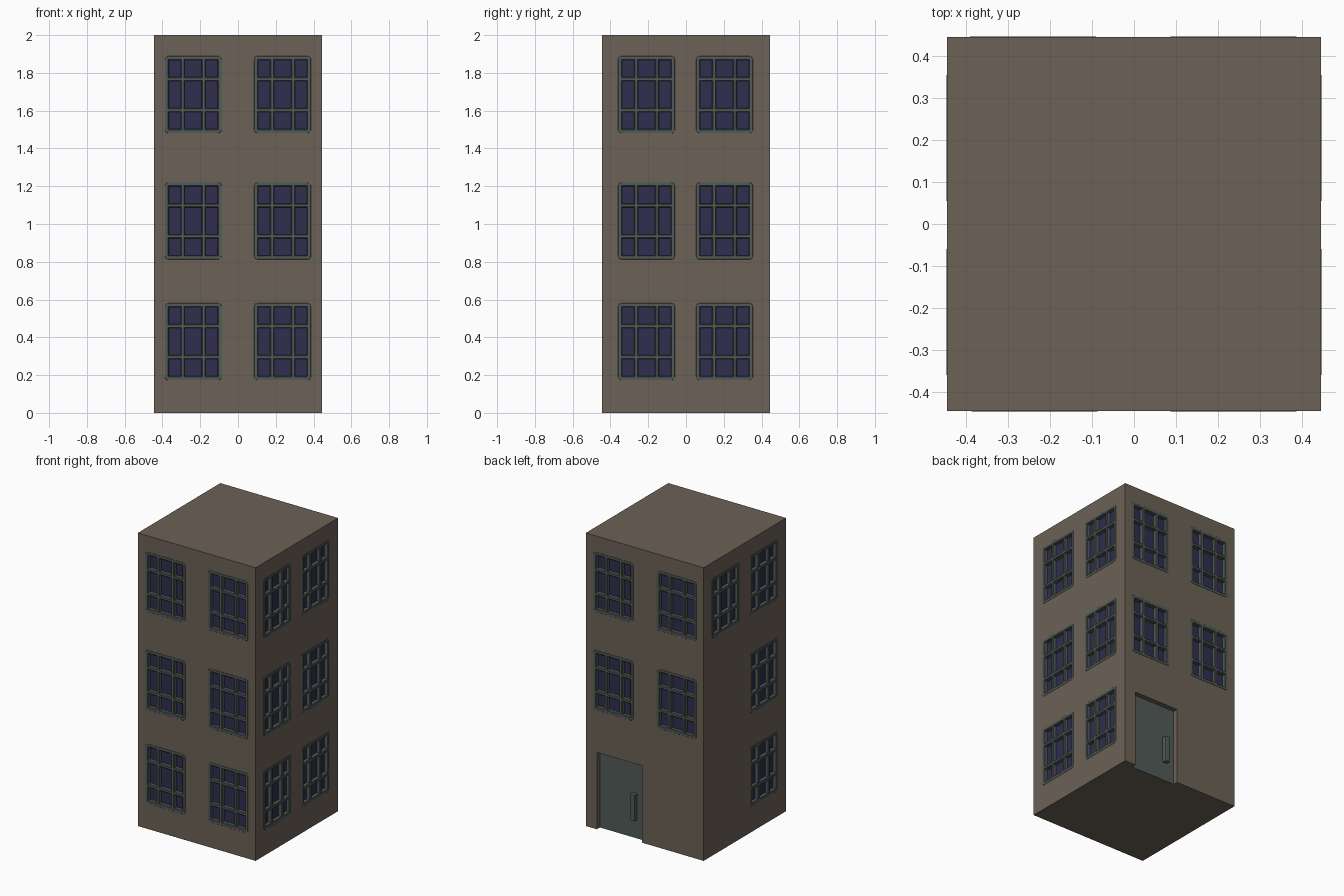
import bpy, bmesh, math
from mathutils import Matrix

if "Cube" in bpy.data.objects:
    bpy.data.objects.remove(bpy.data.objects["Cube"])

HALF = 0.4445          # half width of the square tower
HEIGHT = 2.0
DEPTH = 0.024          # glass recess


def material(name, rgb):
    m = bpy.data.materials.new(name)
    m.diffuse_color = (*rgb, 1)
    m.use_nodes = True
    m.node_tree.nodes["Principled BSDF"].inputs["Base Color"].default_value = m.diffuse_color
    return m


WALL = material("brown_wall", (0.150, 0.122, 0.092))
FRAME = material("grey_green_frame", (0.082, 0.105, 0.098))
GLASS = material("navy_glass", (0.030, 0.027, 0.075))


def add_box(bm, x0, x1, y0, y1, z0, z1, matrix=Matrix()):
    m = matrix @ Matrix.Translation(((x0 + x1) / 2, (y0 + y1) / 2, (z0 + z1) / 2)) \
        @ Matrix.Diagonal((x1 - x0, y1 - y0, z1 - z0, 1))
    return bmesh.ops.create_cube(bm, size=1, matrix=m)["verts"]


def to_mesh(bm, name, *mats):
    me = bpy.data.meshes.new(name)
    bm.to_mesh(me)
    bm.free()
    for m in mats:
        me.materials.append(m)
    return me


def place(name, me, matrix=Matrix()):
    ob = bpy.data.objects.new(name, me)
    ob.matrix_world = matrix
    bpy.context.collection.objects.link(ob)
    return ob


def steps(sizes):
    out = [-sum(sizes) / 2]
    for s in sizes:
        out.append(out[-1] + s)
    return out


# Window: rim and bars around a 3 x 3 set of panes, facing -y at the origin
xs = steps([0.024, 0.063, 0.021, 0.090, 0.021, 0.063, 0.024])
zs = steps([0.024, 0.090, 0.021, 0.143, 0.021, 0.090, 0.024])


def window_mesh():
    front, back = -0.0012, DEPTH + 0.003
    bm = bmesh.new()
    grid = [[bm.verts.new((x, back, z)) for z in zs] for x in xs]
    for i in range(7):
        for j in range(7):
            if i % 2 and j % 2:
                continue
            bm.faces.new((grid[i][j], grid[i + 1][j], grid[i + 1][j + 1], grid[i][j + 1]))
    new = bmesh.ops.extrude_face_region(bm, geom=bm.faces[:])["geom"]
    for v in new:
        if isinstance(v, bmesh.types.BMVert):
            v.co.y = front
    bmesh.ops.recalc_face_normals(bm, faces=bm.faces[:])
    # rounded outer corners
    corners = [e for e in bm.edges
               if abs(e.verts[0].co.y - e.verts[1].co.y) > 0.01
               and all(abs(v.co.x) > xs[-1] - 1e-4 and abs(v.co.z) > zs[-1] - 1e-4 for v in e.verts)]
    bmesh.ops.bevel(bm, geom=corners, offset=0.02, segments=3, profile=0.5, affect='EDGES')
    # softened front edges
    rims = [e for e in bm.edges
            if all(abs(v.co.y - front) < 1e-5 for v in e.verts)
            and len(e.link_faces) == 2 and e.calc_face_angle(0) > 1.0]
    bmesh.ops.bevel(bm, geom=rims, offset=0.004, segments=1, profile=0.5, affect='EDGES')
    # glass sheet behind the bars
    verts = add_box(bm, xs[0] + 0.014, xs[-1] - 0.014, DEPTH, DEPTH + 0.005, zs[0] + 0.014, zs[-1] - 0.014)
    for f in {f for v in verts for f in v.link_faces}:
        f.material_index = 1
    return to_mesh(bm, "window", FRAME, GLASS)


# Window positions: side name, turn about z, [(local x, rows)]
ROWS = {"ground": 0.377, "middle": 1.016, "top": 1.685}
ALL, UPPER = ("ground", "middle", "top"), ("middle", "top")
SIDES = [
    ("front", 0, [(-0.237, ALL), (0.236, ALL)]),
    ("right", 90, [(-0.209, ALL), (0.204, ALL)]),
    ("back", 180, [(-0.237, UPPER), (0.240, UPPER)]),
    ("left", -90, [(-0.204, ("top",)), (0.209, ALL)]),
]

cut = bmesh.new()
pane_window = window_mesh()
for side, turn, columns in SIDES:
    for n, (x, rows) in enumerate(columns):
        for row in rows:
            m = Matrix.Rotation(math.radians(turn), 4, 'Z') @ Matrix.Translation((x, -HALF, ROWS[row]))
            place(f"{side}_window_{row}_{n + 1}", pane_window, m)
            add_box(cut, xs[0] + 0.012, xs[-1] - 0.012, -0.05, DEPTH + 0.004,
                    zs[0] + 0.012, zs[-1] - 0.012, m)

# Doorway recess in the back wall
DOOR = (0.022, 0.362)
DOOR_Y = HALF - 0.033
add_box(cut, *DOOR, DOOR_Y - 0.004, HALF + 0.05, -0.05, 0.525)

# Tower walls with the openings cut out
bm = bmesh.new()
add_box(bm, -HALF, HALF, -HALF, HALF, 0, HEIGHT)
walls = place("tower_walls", to_mesh(bm, "tower_walls", WALL))
cutter = place("opening_cutter", to_mesh(cut, "opening_cutter", WALL))
cutter.hide_render = True
mod = walls.modifiers.new("openings", 'BOOLEAN')
mod.operation, mod.solver, mod.object = 'DIFFERENCE', 'EXACT', cutter
bpy.context.view_layer.objects.active = walls
bpy.context.view_layer.update()
bpy.ops.object.modifier_apply(modifier=mod.name)
bpy.data.objects.remove(cutter)

# Door leaf
bm = bmesh.new()
add_box(bm, *DOOR, DOOR_Y - 0.004, DOOR_Y, 0, 0.525)
place("door", to_mesh(bm, "door", FRAME))

# Door handle
bm = bmesh.new()
add_box(bm, 0.079, 0.113, DOOR_Y - 0.002, HALF - 0.003, 0.125, 0.308)
bmesh.ops.bevel(bm, geom=bm.edges[:], offset=0.006, segments=2, profile=0.5, affect='EDGES')
place("door_handle", to_mesh(bm, "door_handle", FRAME))
